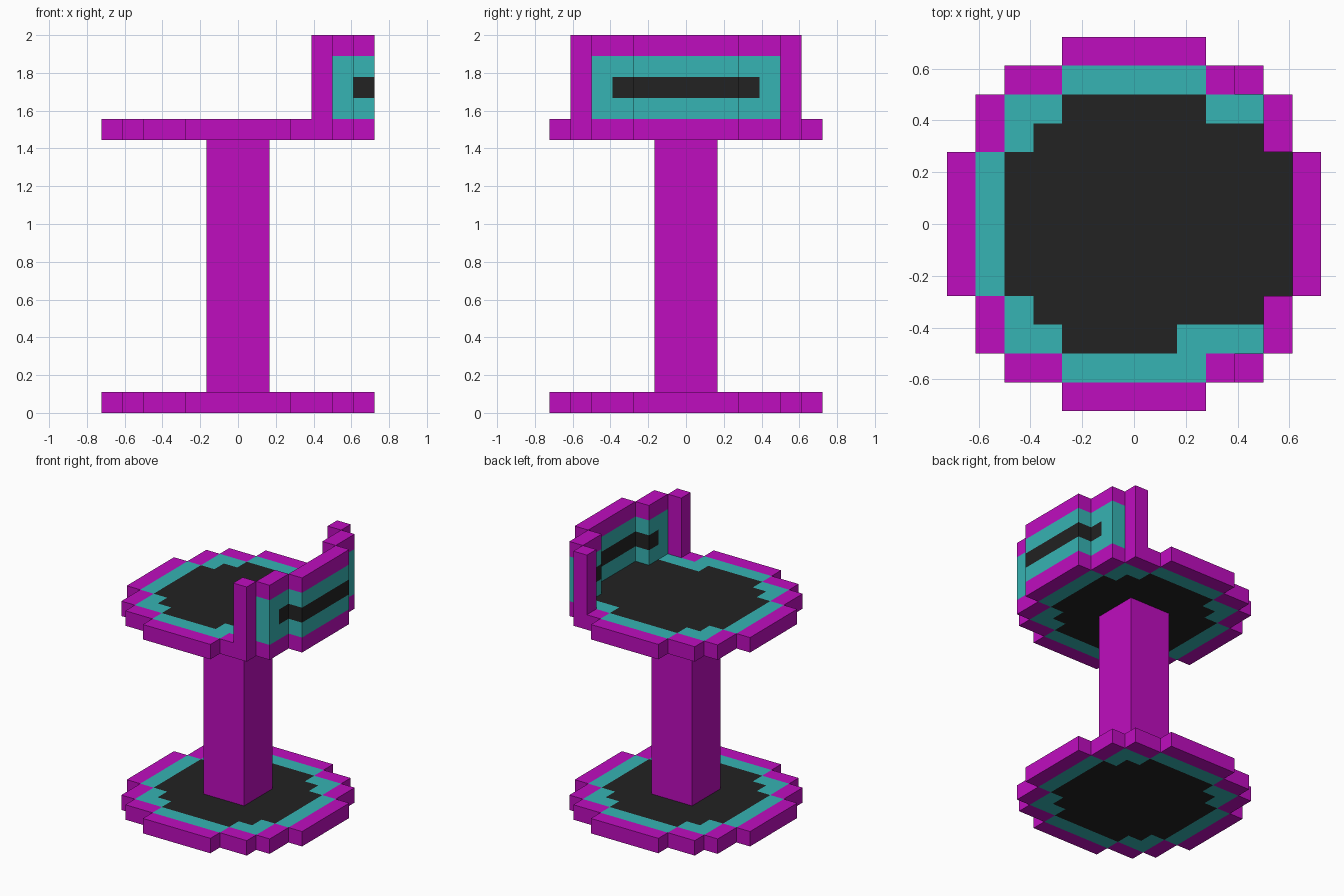
import bpy
import bmesh

cube = bpy.data.objects.get("Cube")
if cube:
    bpy.data.objects.remove(cube, do_unlink=True)

U = 1 / 9                       # edge of one block
MAGENTA, TEAL, BLACK = 0, 1, 2


def make_material(name, rgb):
    mat = bpy.data.materials.new(name)
    mat.use_nodes = True
    colour = (*rgb, 1)
    mat.diffuse_color = colour
    bsdf = mat.node_tree.nodes["Principled BSDF"]
    bsdf.inputs["Base Color"].default_value = colour
    bsdf.inputs["Roughness"].default_value = 0.8
    return mat


MATERIALS = [
    make_material("magenta", (0.521, 0.004, 0.521)),
    make_material("teal", (0.037, 0.451, 0.451)),
    make_material("charcoal", (0.016, 0.016, 0.016)),
]

SIDES = [(1, 0, 0), (-1, 0, 0), (0, 1, 0), (0, -1, 0), (0, 0, 1), (0, 0, -1)]


def build_blocks(name, cells, colour_rule):
    """Make the outer skin of a set of blocks, coloured by block and direction."""
    cells = set(cells)
    bm = bmesh.new()
    for cell in sorted(cells):
        for n in SIDES:
            if tuple(c + d for c, d in zip(cell, n)) in cells:
                continue
            axis = next(k for k in range(3) if n[k])
            a, b = (axis + 1) % 3, (axis + 2) % 3
            corners = []
            for sa, sb in ((-1, -1), (1, -1), (1, 1), (-1, 1)):
                p = [c * U for c in cell]
                p[2] += U / 2
                p[axis] += n[axis] * U / 2
                p[a] += sa * U / 2
                p[b] += sb * U / 2
                corners.append(bm.verts.new(p))
            if n[axis] < 0:
                corners.reverse()
            bm.faces.new(corners).material_index = colour_rule(cell, n)
    bmesh.ops.remove_doubles(bm, verts=bm.verts[:], dist=U / 100)
    mesh = bpy.data.meshes.new(name)
    bm.to_mesh(mesh)
    bm.free()
    for mat in MATERIALS:
        mesh.materials.append(mat)
    obj = bpy.data.objects.new(name, mesh)
    bpy.context.collection.objects.link(obj)
    return obj


def box(xs, ys, zs):
    return [(x, y, z) for x in xs for y in ys for z in zs]


# Stepped round plates: half width of each row, by distance from the middle
HALF_WIDTH = [6, 6, 6, 5, 5, 4, 2]


def plate(layer):
    return [(x, y, layer) for y in range(-6, 7)
            for x in range(-HALF_WIDTH[abs(y)], HALF_WIDTH[abs(y)] + 1)]


def ring_colour(cell, n):
    x, y = abs(cell[0]), abs(cell[1])
    if n[2] == 0 or x == HALF_WIDTH[y] or y == HALF_WIDTH[x]:
        return MAGENTA
    if max(x, y) == 5 or (x, y) in {(3, 4), (4, 4), (4, 3)}:
        return TEAL
    return BLACK


def seat_colour(cell, n):
    # The cushion runs up to the backrest on the upper side
    x, y, _ = cell
    colour = ring_colour(cell, n)
    if n[2] == 1 and colour != MAGENTA:
        if (x, y) == (2, -4):
            return TEAL
        if (x == 5 and abs(y) <= 2) or (x == 4 and abs(y) == 3):
            return BLACK
    return colour


build_blocks("base_plate", plate(0), ring_colour)
build_blocks("seat_plate", plate(13), seat_colour)


# Pillar
bpy.ops.mesh.primitive_cube_add(size=1, location=(0, 0, 7 * U))
pillar = bpy.context.object
pillar.name = "pillar"
pillar.scale = (3 * U, 3 * U, 12 * U)
bpy.ops.object.transform_apply(location=False, rotation=False, scale=True)
pillar.data.materials.append(MATERIALS[MAGENTA])


# Backrest: curved wall of panels with a magenta rim and a dark stripe
def backrest_colour(cell, n):
    _, y, z = cell
    if z == 17 or abs(y) == 5:
        return MAGENTA
    return BLACK if z == 15 and abs(y) <= 3 else TEAL


LAYERS = range(14, 18)
build_blocks("backrest_centre", box([6], range(-2, 3), LAYERS), backrest_colour)
for side, s in (("rear", 1), ("front", -1)):
    build_blocks(f"backrest_wing_{side}", box([5], [3 * s, 4 * s], LAYERS), backrest_colour)
    build_blocks(f"backrest_post_{side}", box([4], [5 * s], LAYERS), backrest_colour)
